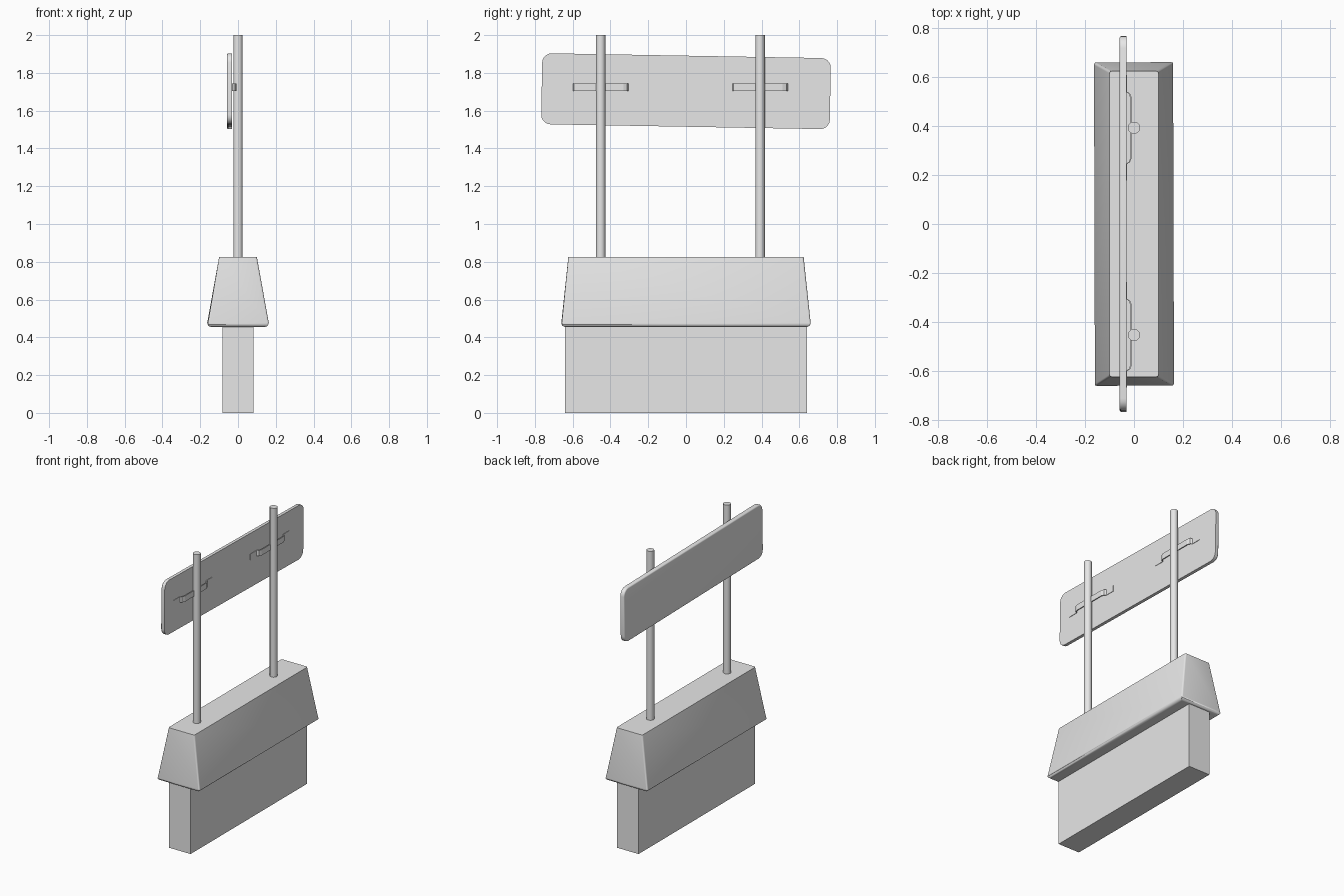
import bpy, bmesh, math
from mathutils import Vector

cube = bpy.data.objects.get("Cube")
if cube:
    bpy.data.objects.remove(cube, do_unlink=True)

grey = bpy.data.materials.new("light_grey")
grey.use_nodes = True
grey.diffuse_color = (0.8, 0.8, 0.8, 1)
grey.node_tree.nodes["Principled BSDF"].inputs["Base Color"].default_value = (0.8, 0.8, 0.8, 1)


def finish(name, bm, smooth=False):
    bmesh.ops.recalc_face_normals(bm, faces=bm.faces)
    mesh = bpy.data.meshes.new(name)
    bm.to_mesh(mesh)
    bm.free()
    mesh.materials.append(grey)
    obj = bpy.data.objects.new(name, mesh)
    bpy.context.collection.objects.link(obj)
    if smooth:
        bpy.ops.object.select_all(action="DESELECT")
        obj.select_set(True)
        bpy.context.view_layer.objects.active = obj
        bpy.ops.object.shade_smooth_by_angle(angle=math.radians(40))
    return obj


def taper_box(bottom, top, z0, z1):
    """Box whose half sizes (x, y) run from bottom to top."""
    bm = bmesh.new()
    bmesh.ops.create_cube(bm, size=2)
    for v in bm.verts:
        half, z = (top, z1) if v.co.z > 0 else (bottom, z0)
        v.co = Vector((v.co.x * half[0], v.co.y * half[1], z))
    return bm


def extrude_outline(points, direction):
    """Solid made by sweeping a closed outline along a direction."""
    bm = bmesh.new()
    face = bm.faces.new([bm.verts.new(p) for p in points])
    swept = bmesh.ops.extrude_face_region(bm, geom=[face])["geom"]
    verts = [g for g in swept if isinstance(g, bmesh.types.BMVert)]
    bmesh.ops.translate(bm, verts=verts, vec=direction)
    return bm


# Plinth
finish("plinth", taper_box((0.083, 0.64), (0.083, 0.64), 0, 0.47))

# Tapered hood with rounded edges, softer around the bottom
bm = taper_box((0.163, 0.66), (0.1, 0.623), 0.455, 0.825)
low = [e for e in bm.edges if all(v.co.z < 0.6 for v in e.verts)]
bmesh.ops.bevel(bm, geom=low, offset=0.022, segments=4, profile=0.5, affect="EDGES")
slopes = [e for e in bm.edges if abs(e.verts[0].co.z - e.verts[1].co.z) > 0.2]
bmesh.ops.bevel(bm, geom=slopes, offset=0.01, segments=3, profile=0.5, affect="EDGES")
finish("hood", bm, True)

# Poles, each with a bent strap holding the board
strap_half = [(0.215, -0.034), (0.147, -0.034), (0.14, -0.022), (0.12, -0.014)]
for side, y in (("right", -0.452), ("left", 0.392)):
    bm = bmesh.new()
    bmesh.ops.create_cone(bm, cap_ends=True, segments=12, radius1=0.025,
                          radius2=0.025, depth=1.2)
    bmesh.ops.translate(bm, verts=bm.verts, vec=(0, y, 1.4))
    finish("pole_" + side, bm, True)

    path = [(-d, x) for d, x in strap_half] + strap_half[::-1]
    outline = [(x, y + d, 1.705) for d, x in path]
    outline += [(x + 0.006, y + d, 1.705) for d, x in reversed(path)]
    finish("strap_" + side, extrude_outline(outline, (0, 0, 0.04)))

# Slightly tilted board with round corners and a softened face rim
half_len, half_high, radius = 0.764, 0.188, 0.05
outline = []
for i in range(4):
    sy, sz = (1, 1, -1, -1)[i], (1, -1, -1, 1)[i]
    for step in range(6):
        a = math.radians(90 - 90 * i - 18 * step)
        outline.append((-0.031, sy * (half_len - radius) + radius * math.cos(a),
                        sz * (half_high - radius) + radius * math.sin(a)))
bm = extrude_outline(outline, (-0.028, 0, 0))
rim = [e for e in bm.edges if all(v.co.x < -0.05 for v in e.verts)]
bmesh.ops.bevel(bm, geom=rim, offset=0.009, segments=3, profile=0.5, affect="EDGES")
board = finish("board", bm, True)
board.rotation_euler.x = math.radians(-1)
board.location.z = 1.703
